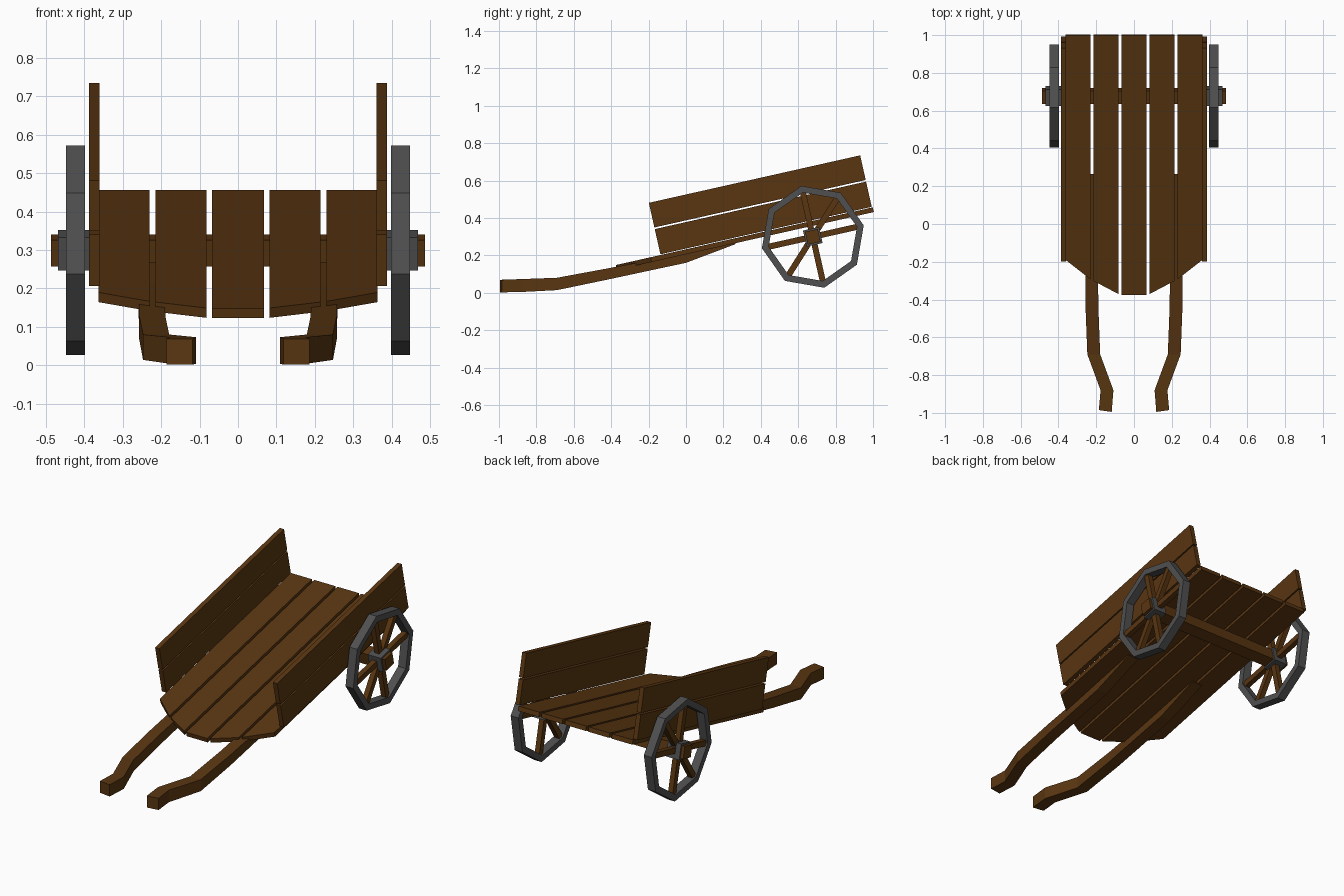
import bpy, bmesh, math
from mathutils import Matrix, Vector

if "Cube" in bpy.data.objects:
    bpy.data.objects.remove(bpy.data.objects["Cube"])


def material(name, rgb):
    m = bpy.data.materials.new(name)
    m.diffuse_color = (*rgb, 1)
    m.use_nodes = True
    m.node_tree.nodes["Principled BSDF"].inputs["Base Color"].default_value = m.diffuse_color
    return m


WOOD = material("brown wood", (0.10, 0.036, 0.0055))
IRON = material("grey iron", (0.08, 0.08, 0.08))
TILT = math.radians(12.66)
# Bed frame: local y runs up the slope, local z is normal to the planks
BED = Matrix.Translation((0, -0.375, 0.148)) @ Matrix.Rotation(TILT, 4, 'X')
WHEEL = Matrix.Translation((0, 0.678, 0.299)) @ Matrix.Rotation(TILT, 4, 'X')


def loft(name, rings, mat, matrix=Matrix(), closed=False):
    """Skin matching rings of points; cap the ends unless closed into a loop."""
    bm = bmesh.new()
    loops = [[bm.verts.new(matrix @ Vector(p)) for p in r] for r in rings]
    n = len(loops[0])
    pairs = list(zip(loops, loops[1:]))
    if closed:
        pairs.append((loops[-1], loops[0]))
    else:
        bm.faces.new(loops[0])
        bm.faces.new(loops[-1])
    for a, b in pairs:
        for i in range(n):
            j = (i + 1) % n
            bm.faces.new((a[i], a[j], b[j], b[i]))
    bmesh.ops.recalc_face_normals(bm, faces=bm.faces)
    me = bpy.data.meshes.new(name)
    bm.to_mesh(me)
    bm.free()
    me.materials.append(mat)
    ob = bpy.data.objects.new(name, me)
    bpy.context.collection.objects.link(ob)
    return ob


def box(name, x, y, z, mat, matrix=Matrix()):
    rings = [[(x[0], v, w), (x[1], v, w), (x[1], v, u), (x[0], v, u)]
             for v in y for w, u in [z]]
    return loft(name, rings, mat, matrix)


# Floor planks, with the outer ones cut back at the front
box("centre_plank", (-0.067, 0.067), (0, 1.408), (-0.026, 0), WOOD, BED)
for s, side in ((1, "right"), (-1, "left")):
    for part, x0, x1, f0, f1 in (("inner", 0.082, 0.215, 0.004, 0.076),
                                 ("outer", 0.23, 0.363, 0.084, 0.19)):
        rings = [[(s * x, f, -0.026), (s * x, 1.408, -0.026), (s * x, 1.408, 0), (s * x, f, 0)]
                 for x, f in ((x0, f0), (x1, f1))]
        loft(f"{side}_{part}_plank", rings, WOOD, BED)

    # Side boards
    for part, z in (("lower", (0.004, 0.142)), ("upper", (0.151, 0.286))):
        box(f"{side}_{part}_side_board", sorted((s * 0.36, s * 0.387)), (0.245, 1.403), z, WOOD, BED)

    # Bent handle shaft, tapering out under the bed: y, x centre, bottom, top
    stations = ((-0.995, 0.152, 0.002, 0.069), (-0.88, 0.143, 0.004, 0.073),
                (-0.69, 0.213, 0.014, 0.08), (-0.43, 0.223, 0.068, 0.128),
                (0, 0.225, 0.16, 0.21), (0.265, 0.225, 0.26, 0.268))
    rings = []
    for i, (y, x, b, t) in enumerate(stations):
        k = 0.01 if i == 0 else 0
        rings.append([(s * (x - 0.034), y, b), (s * (x + 0.034), y + k, b),
                      (s * (x + 0.034), y + k, t), (s * (x - 0.034), y, t)])
    loft(f"{side}_handle", rings, WOOD)

    # Octagonal wheel rim, square hub and six spokes
    rings = []
    for i in range(8):
        c, q = math.cos(i * math.pi / 4), math.sin(i * math.pi / 4)
        rings.append([(s * x, r * c, r * q) for x, r in
                      ((0.398, 0.242), (0.447, 0.242), (0.447, 0.279), (0.398, 0.279))])
    loft(f"{side}_wheel_rim", rings, IRON, WHEEL, closed=True)
    box(f"{side}_wheel_hub", sorted((s * 0.385, s * 0.468)), (-0.044, 0.044), (-0.044, 0.044), IRON, WHEEL)
    for i in (0, 1, 2, 4, 5, 6):
        box(f"{side}_spoke_{i}", sorted((s * 0.408, s * 0.438)), (0.02, 0.25), (-0.016, 0.016), WOOD,
            WHEEL @ Matrix.Rotation(i * math.pi / 4, 4, 'X'))

# Axle
box("axle", (-0.486, 0.486), (-0.035, 0.035), (-0.035, 0.035), WOOD, WHEEL)
